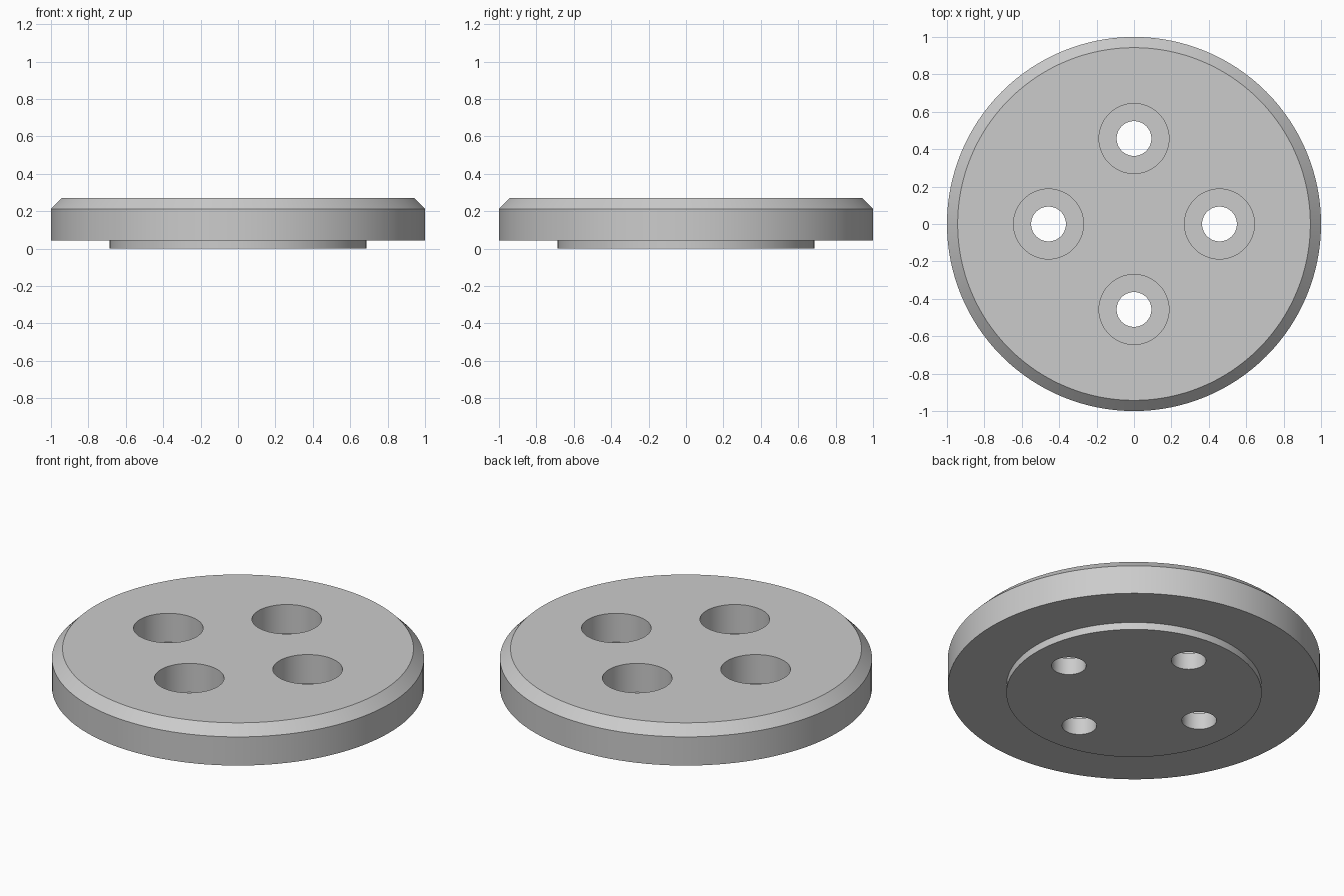
import bpy
import bmesh
from math import cos, sin, pi, tau, radians

old = bpy.data.objects.get("Cube")
if old:
    bpy.data.objects.remove(old, do_unlink=True)

grey = bpy.data.materials.new("plain grey")
grey.use_nodes = True
colour = (0.6, 0.6, 0.6, 1)
grey.diffuse_color = colour
grey.node_tree.nodes["Principled BSDF"].inputs["Base Color"].default_value = colour


def turned(name, profile, segments, centre=(0, 0)):
    """Solid of revolution from (radius, height) points, bottom to top."""
    bm = bmesh.new()
    rings = []
    for r, z in profile:
        rings.append([bm.verts.new((centre[0] + r * cos(tau * i / segments),
                                    centre[1] + r * sin(tau * i / segments), z))
                      for i in range(segments)])
    for low, high in zip(rings, rings[1:]):
        for i in range(segments):
            j = (i + 1) % segments
            bm.faces.new((low[i], low[j], high[j], high[i]))
    bm.faces.new(rings[0][::-1])
    bm.faces.new(rings[-1])
    mesh = bpy.data.meshes.new(name)
    bm.to_mesh(mesh)
    bm.free()
    mesh.materials.append(grey)
    obj = bpy.data.objects.new(name, mesh)
    bpy.context.collection.objects.link(obj)
    return obj


# Chamfered disc with a shallow locating boss underneath
BOSS, EDGE, TOP = 0.043, 0.213, 0.27
disc = turned("flange_disc", [(0.686, 0), (0.686, BOSS), (1, BOSS),
                              (1, EDGE), (0.943, TOP)], 128)
bpy.context.view_layer.objects.active = disc
disc.select_set(True)

# Four counterbored bolt holes
FLOOR = 0.099
for k in range(4):
    a = k * pi / 2
    cutter = turned("bolt_hole_cutter", [(0.093, -0.1), (0.093, FLOOR),
                                         (0.187, FLOOR), (0.187, TOP + 0.1)],
                    64, (0.457 * cos(a), 0.457 * sin(a)))
    cutter.hide_render = True
    cut = disc.modifiers.new("bolt_hole", 'BOOLEAN')
    cut.operation = 'DIFFERENCE'
    cut.solver = 'EXACT'
    cut.object = cutter
    bpy.ops.object.modifier_apply(modifier=cut.name)
    bpy.data.objects.remove(cutter, do_unlink=True)

bpy.ops.object.shade_smooth_by_angle(angle=radians(30))
